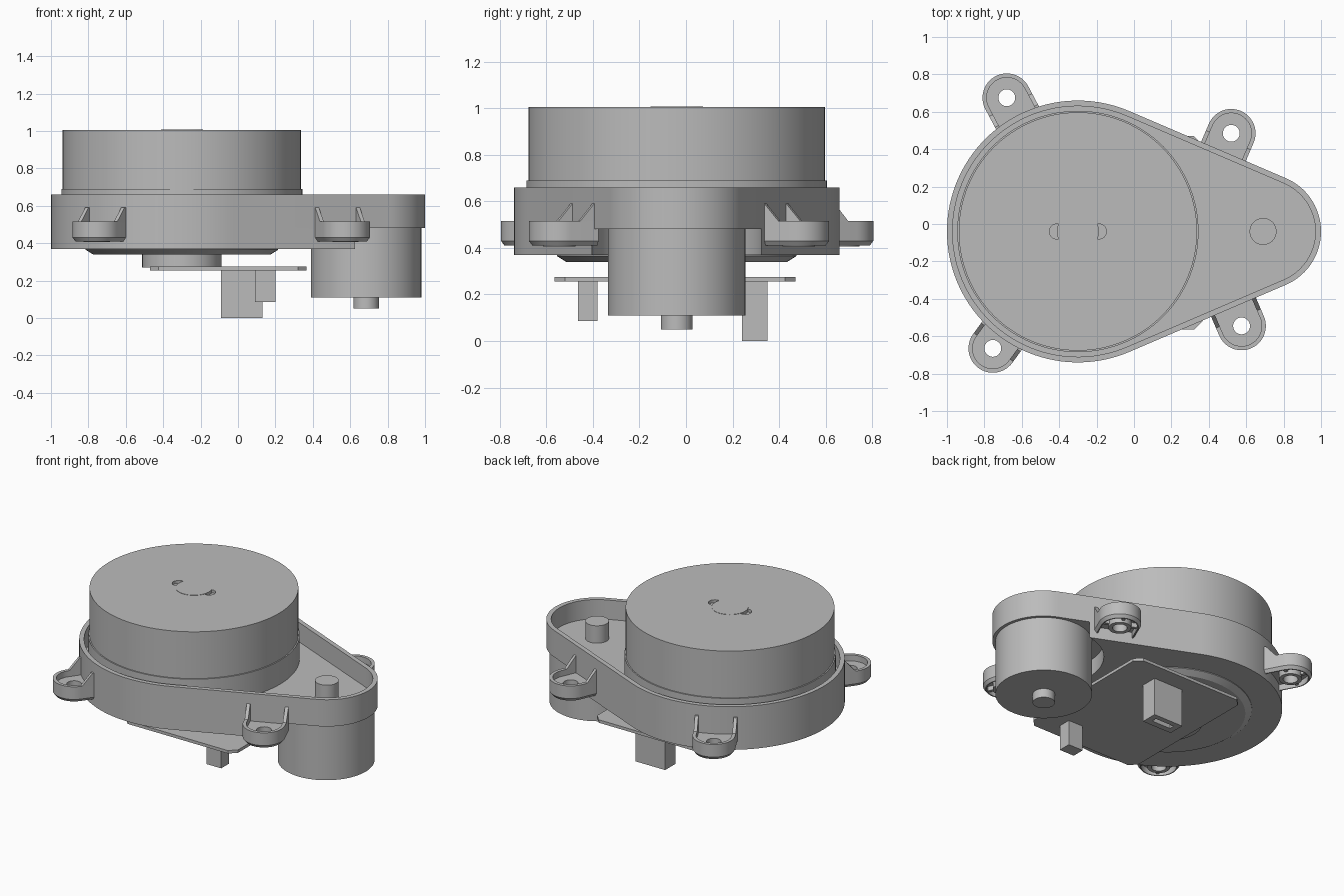
import bpy, bmesh
from math import sin, cos, pi, radians, acos, atan2, hypot

if "Cube" in bpy.data.objects:
    bpy.data.objects.remove(bpy.data.objects["Cube"])

grey = bpy.data.materials.new("plain grey")
grey.use_nodes = True
grey.diffuse_color = (0.5, 0.5, 0.5, 1)
grey.node_tree.nodes["Principled BSDF"].inputs["Base Color"].default_value = (0.5, 0.5, 0.5, 1)

CY = -0.04                    # shared centre line
DRUM_X, MOTOR_X = -0.30, 0.69
BIG_R, SMALL_R = 0.70, 0.31


def activate(obj):
    bpy.ops.object.select_all(action='DESELECT')
    obj.select_set(True)
    bpy.context.view_layer.objects.active = obj


def loft(name, rings):
    """Skin closed rings of equal length and cap both ends."""
    bm = bmesh.new()
    loops = [[bm.verts.new(p) for p in ring] for ring in rings]
    n = len(loops[0])
    for a, b in zip(loops, loops[1:]):
        for i in range(n):
            j = (i + 1) % n
            bm.faces.new((a[i], a[j], b[j], b[i]))
    bm.faces.new(loops[0][::-1])
    bm.faces.new(loops[-1])
    bmesh.ops.recalc_face_normals(bm, faces=bm.faces)
    mesh = bpy.data.meshes.new(name)
    bm.to_mesh(mesh)
    bm.free()
    obj = bpy.data.objects.new(name, mesh)
    bpy.context.collection.objects.link(obj)
    mesh.materials.append(grey)
    return obj


def prism(name, pts, z0, z1):
    return loft(name, [[(x, y, z) for x, y in pts] for z in (z0, z1)])


def arc(x, y, r, a0, a1, n):
    return [(x + r * cos(a0 + (a1 - a0) * i / n), y + r * sin(a0 + (a1 - a0) * i / n))
            for i in range(n + 1)]


def circle(x, y, r, n=96):
    return arc(x, y, r, 0, 2 * pi, n)[:-1]


def disc(name, x, y, r, z0, z1, n=96):
    return prism(name, circle(x, y, r, n), z0, z1)


def box(name, x0, x1, y0, y1, z0, z1):
    return prism(name, [(x0, y0), (x1, y0), (x1, y1), (x0, y1)], z0, z1)


def cut(obj, cutter):
    mod = obj.modifiers.new("cut", 'BOOLEAN')
    mod.operation = 'DIFFERENCE'
    mod.solver = 'EXACT'
    mod.object = cutter
    activate(obj)
    bpy.ops.object.modifier_apply(modifier=mod.name)
    bpy.data.objects.remove(cutter)


def smooth(obj):
    activate(obj)
    bpy.ops.object.shade_smooth_by_angle(angle=radians(30))


def teardrop(inset):
    """Two circles joined by their common tangents."""
    t = acos((BIG_R - SMALL_R) / (MOTOR_X - DRUM_X))
    return (arc(MOTOR_X, CY, SMALL_R - inset, -t, t, 40)
            + arc(DRUM_X, CY, BIG_R - inset, t, 2 * pi - t, 80))


parts = []

# Tray-shaped housing with a raised rim and a relief around the motor
housing = prism("housing", teardrop(0), 0.37, 0.66)
cut(housing, prism("tray_cutter", teardrop(0.03), 0.53, 0.8))
cut(housing, disc("motor_cutter", MOTOR_X, CY, 0.37, 0.2, 0.48))
parts.append(housing)

# Rotating drum with a flange, hub and two finger notches
drum = disc("drum", DRUM_X, CY, 0.637, 0.68, 1.005, 128)
for side in (-1, 1):
    cut(drum, disc("notch_cutter", DRUM_X + side * 0.113, CY, 0.04, 0.985, 1.1, 32))
parts += [drum,
          disc("drum_flange", DRUM_X, CY, 0.645, 0.525, 0.69, 128),
          disc("hub_cap", DRUM_X, CY, 0.112, 0.97, 1.007, 64)]

# Motor with pulley above and shaft boss below
parts += [disc("motor", 0.685, CY, 0.295, 0.11, 0.482),
          disc("pulley", MOTOR_X, CY, 0.072, 0.52, 0.647, 48),
          disc("motor_boss", 0.685, CY, 0.068, 0.05, 0.115, 48)]

# Stepped bearing seat under the housing
parts += [loft("bearing_seat", [[(x, y, z) for x, y in circle(DRUM_X, CY, r)]
                                for r, z in ((0.475, 0.34), (0.515, 0.365), (0.515, 0.375))]),
          disc("bearing_post", DRUM_X, CY, 0.212, 0.27, 0.345, 64)]

# Circuit board with clipped corners
x0, x1, y0, y1, c = -0.47, 0.365, -0.565, 0.47, 0.045
parts.append(prism("circuit_board", [
    (x0 + c, y0), (x1 - c, y0), (x1, y0 + c), (x1, y1 - c),
    (x1 - c, y1), (x0 + c, y1), (x0, y1 - c), (x0, y0 + c)], 0.255, 0.275))

# Plugs hanging from the board
large_plug = box("large_plug", -0.09, 0.13, 0.24, 0.35, 0, 0.26)
cut(large_plug, box("slot_cutter", -0.05, 0.09, 0.28, 0.315, -0.1, 0.1))
parts += [large_plug, box("small_plug", 0.09, 0.2, -0.465, -0.38, 0.085, 0.26)]


def u_wall(r_out, r_in, length):
    """U-shaped band, open toward the housing."""
    return ([(r_out, length)] + arc(0, 0, r_out, 0, -pi, 28) + [(-r_out, length)]
            + [(-r_in, length)] + arc(0, 0, r_in, -pi, 0, 28) + [(r_in, length)])


def mounting_ear(tag, x, y, nx, ny, gap):
    """Cup-shaped ear; its local +y points at the housing."""
    r, wall = 0.13, 0.022
    end = gap + 0.02
    rim = loft(tag + "_ear_rim", [[(px, py, z) for px, py in u_wall(ro, r - wall, end)]
                                  for ro, z in ((r - 0.015, 0.41), (r, 0.43), (r, 0.515))])
    ro = r - wall / 2
    floor = prism(tag + "_ear_floor",
                  [(ro, end)] + arc(0, 0, ro, 0, -pi, 28) + [(-ro, end)], 0.45, 0.475)
    boss = disc(tag + "_ear_boss", 0, 0, 0.07, 0.405, 0.455, 40)
    for part in (floor, boss):
        cut(part, disc("hole_cutter", 0, 0, 0.045, 0.3, 0.6, 40))
    pieces = [rim, floor, boss]
    # Side gussets
    for s in (-1, 1):
        pieces.append(loft(tag + "_ear_gusset", [
            [(s * w, gap - 0.07, 0.51), (s * w, end, 0.51), (s * w, end, 0.59), (s * w, end - 0.02, 0.59)]
            for w in (r - wall, r)]))
        # Short webs between boss and rim
        pieces.append(box(tag + "_ear_web", s * 0.085 - 0.03, s * 0.085 + 0.03,
                          -0.01, 0.01, 0.42, 0.455))
    pieces.append(box(tag + "_ear_web", -0.01, 0.01, -0.115, -0.06, 0.42, 0.455))
    for part in pieces:
        part.location = (x, y, 0)
        part.rotation_euler = (0, 0, atan2(nx, -ny))
    parts.extend(pieces)


# Ears on the round end point along its radius, the others square to the straight wall
for tag, x, y in (("back_right", -0.68, 0.675), ("front_right", -0.755, -0.665)):
    dx, dy = x - DRUM_X, y - CY
    d = hypot(dx, dy)
    mounting_ear(tag, x, y, dx / d, dy / d, d - BIG_R)
k = (BIG_R - SMALL_R) / (MOTOR_X - DRUM_X)
h = (1 - k * k) ** 0.5
for tag, x, y, s in (("back_left", 0.52, 0.485, 1), ("front_left", 0.575, -0.545, -1)):
    gap = (x - DRUM_X) * k + abs(y - CY) * h - BIG_R
    mounting_ear(tag, x, y, k, s * h, gap)

for part in parts:
    smooth(part)
